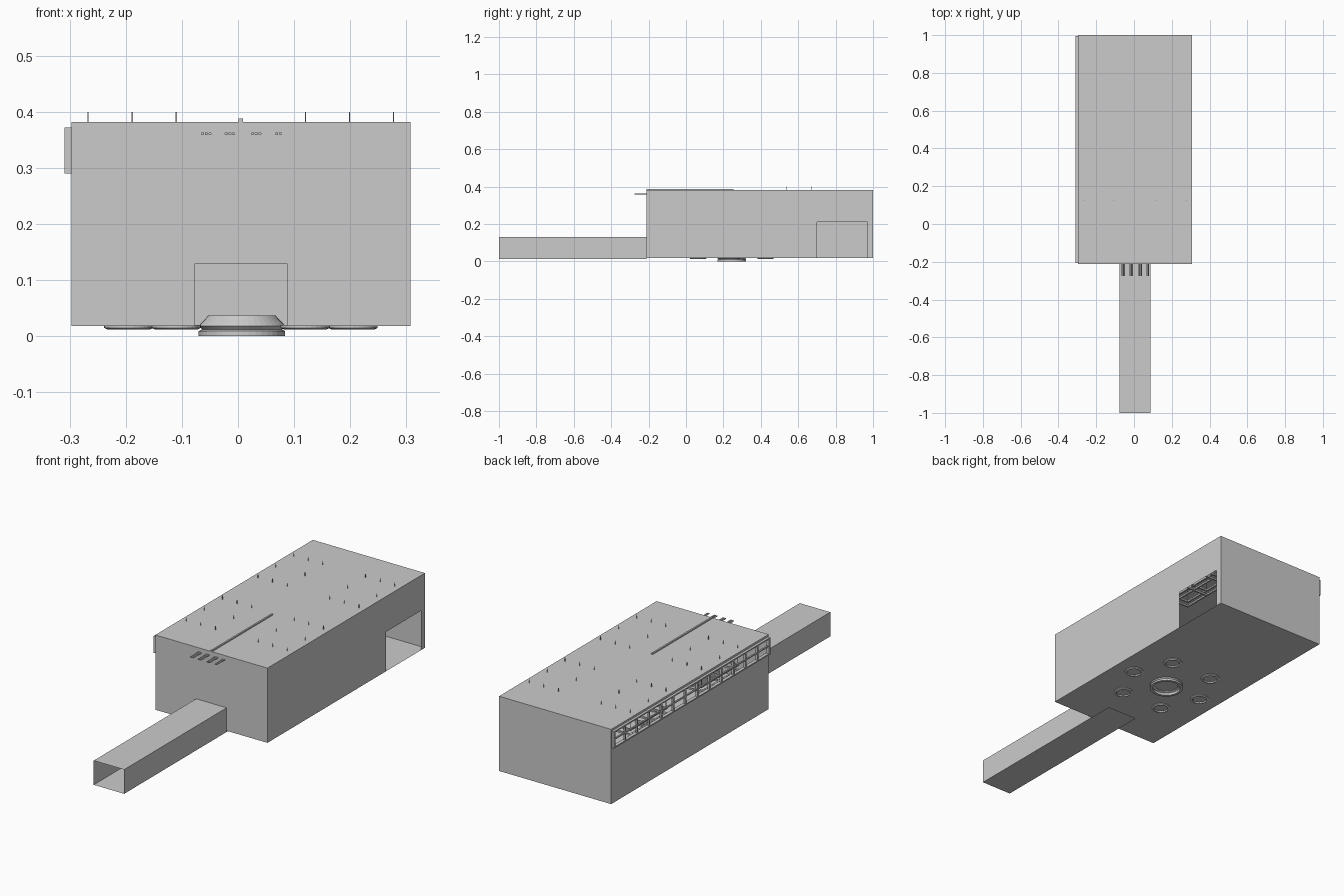
import bpy, bmesh, math
from mathutils import Vector, Matrix

cube = bpy.data.objects.get("Cube")
if cube:
    bpy.data.objects.remove(cube)

grey = bpy.data.materials.new("plain_grey")
grey.use_nodes = True
colour = (0.6, 0.6, 0.6, 1)
grey.diffuse_color = colour
grey.node_tree.nodes["Principled BSDF"].inputs["Base Color"].default_value = colour

X0, X1, Y0, Y1, Z0, Z1 = -0.297, 0.307, -0.212, 1.0, 0.018, 0.382
CX = 0.005


def finish(name, bm):
    me = bpy.data.meshes.new(name)
    bm.to_mesh(me)
    bm.free()
    me.materials.append(grey)
    ob = bpy.data.objects.new(name, me)
    bpy.context.collection.objects.link(ob)
    return ob


def panel(bm, axis, pos, u, v, hole=None, flip=False):
    """Flat sheet across one axis, with an optional rectangular hole (u0, u1, v0, v1)."""
    us, vs = list(u), list(v)
    if hole:
        us = [u[0], hole[0], hole[1], u[1]]
        vs = [v[0], hole[2], hole[3], v[1]]

    def point(a, b):
        c = [a, b]
        c.insert(axis, pos)
        return bm.verts.new(c)
    grid = [[point(a, b) for b in vs] for a in us]
    for i in range(len(us) - 1):
        for j in range(len(vs) - 1):
            thin = us[i + 1] - us[i] < 1e-5 or vs[j + 1] - vs[j] < 1e-5
            if thin or (hole and i == j == 1):
                continue
            loop = [grid[i][j], grid[i + 1][j], grid[i + 1][j + 1], grid[i][j + 1]]
            bm.faces.new(loop[::-1] if flip else loop)


def box(bm, lo, hi):
    lo, hi = Vector(lo), Vector(hi)
    m = Matrix.Translation((lo + hi) / 2) @ Matrix.Diagonal((*(hi - lo), 1))
    bmesh.ops.create_cube(bm, size=1, matrix=m)


def lathe(bm, centre, profile, steps=40):
    """Closed ring of (radius, z) points spun about a vertical axis."""
    rings = []
    for k in range(steps):
        a = math.tau * k / steps
        rings.append([bm.verts.new((centre[0] + r * math.cos(a), centre[1] + r * math.sin(a), z))
                      for r, z in profile])
    n = len(profile)
    for k in range(steps):
        p, q = rings[k], rings[(k + 1) % steps]
        for i in range(n):
            j = (i + 1) % n
            bm.faces.new((p[i], q[i], q[j], p[j]))
    bmesh.ops.recalc_face_normals(bm, faces=bm.faces)


# Hollow hall: thin walls with a doorway, a side opening and a window strip
door = (-0.077, 0.087, Z0, 0.13)
window = (-0.195, 0.985, 0.295, 0.368)
bm = bmesh.new()
panel(bm, 2, Z0, (X0, X1), (Y0, Y1), flip=True)
panel(bm, 2, Z1, (X0, X1), (Y0, Y1))
panel(bm, 1, Y0, (X0, X1), (Z0, Z1), door)
panel(bm, 1, Y1, (X0, X1), (Z0, Z1), flip=True)
panel(bm, 0, X1, (Y0, Y1), (Z0, Z1), (0.7, 0.97, Z0, 0.21))
panel(bm, 0, X0, (Y0, Y1), (Z0, Z1), window, flip=True)
bmesh.ops.remove_doubles(bm, verts=bm.verts, dist=1e-5)
finish("hall_shell", bm)

# Entrance corridor: open tube whose floor runs on under the hall
bm = bmesh.new()
left, right, low, top = door[0], door[1], 0.012, door[3]
panel(bm, 2, top, (left, right), (-1, Y0))
panel(bm, 2, low, (left, right), (-1, -0.08), flip=True)
panel(bm, 0, left, (-1, Y0), (low, top), flip=True)
panel(bm, 0, right, (-1, Y0), (low, top))
finish("entrance_corridor", bm)

# Window strip frame standing out from the wall
bm = bmesh.new()
out, inn = -0.309, X0 + 0.004
wy0, wy1, wz0, wz1 = -0.207, 0.995, 0.29, 0.372
box(bm, (out, wy0, wz0), (inn, wy1, wz0 + 0.006))
box(bm, (out, wy0, wz1 - 0.006), (inn, wy1, wz1))
for y in (wy0, wy1 - 0.01):
    box(bm, (out, y, wz0), (inn, y + 0.01, wz1))
finish("window_frame", bm)

bm = bmesh.new()
box(bm, (-0.306, wy0, 0.328), (-0.299, wy1, 0.334))
bays = 13
for i in range(1, bays):
    y = wy0 + (wy1 - wy0) * i / bays
    box(bm, (-0.307, y - 0.004, wz0), (-0.297, y + 0.004, wz1))
finish("window_bars", bm)

# Roof ridge rail
bm = bmesh.new()
box(bm, (CX - 0.004, Y0, Z1 - 0.002), (CX + 0.004, 0.255, 0.388))
finish("roof_rail", bm)

# Bundles of short pipes over the entrance
bm = bmesh.new()
turn = Matrix.Rotation(math.pi / 2, 4, 'X')
for start, count in ((-0.063, 3), (-0.021, 3), (0.026, 3), (0.069, 2)):
    for i in range(count):
        m = Matrix.Translation((start + i * 0.0065, -0.24, 0.361)) @ turn
        bmesh.ops.create_cone(bm, cap_ends=True, segments=10, radius1=0.0028,
                              radius2=0.0028, depth=0.07, matrix=m)
finish("entrance_pipes", bm)

# Four square ceiling trusses, each hung on eight rods through the roof
rods, truss = bmesh.new(), bmesh.new()
hang, t = 0.3, 0.004
for x0, x1 in ((-0.267, -0.11), (0.12, 0.277)):
    for y0, y1 in ((-0.016, 0.262), (0.535, 0.81)):
        xs, ys = (x0, (x0 + x1) / 2, x1), (y0, (y0 + y1) / 2, y1)
        for i, x in enumerate(xs):
            for j, y in enumerate(ys):
                if i == j == 1:
                    continue
                box(rods, (x - 0.001, y - 0.001, hang), (x + 0.001, y + 0.001, 0.4))
        for z in (hang - 0.025, hang):
            for x in xs:
                box(truss, (x - t, y0 - t, z - t), (x + t, y1 + t, z + t))
            for y in ys:
                box(truss, (x0 - t, y - t, z - t), (x1 + t, y + t, z + t))
finish("roof_rods", rods)
finish("ceiling_trusses", truss)

# Round stage piercing the floor, with a hollow foot ring
DY = 0.245
bm = bmesh.new()
lathe(bm, (CX + 0.002, DY), [(0.077, 0), (0.077, 0.009), (0.071, 0.012), (0.077, 0.018),
                             (0.074, 0.022), (0.066, 0.03), (0.06, 0.037), (0.054, 0.037),
                             (0.054, 0.016), (0.064, 0.012), (0.064, 0)])
finish("stage_ring", bm)

# Six small floor rings around the stage
bm = bmesh.new()
spots = [(s * 0.2, 0) for s in (-1, 1)]
spots += [(s * 0.115, u * 0.18) for s in (-1, 1) for u in (-1, 1)]
for x, y in spots:
    lathe(bm, (CX + x, DY + y), [(0.044, Z0 + 0.002), (0.044, 0.015), (0.038, 0.012),
                                 (0.033, 0.012), (0.031, Z0 + 0.002)], 28)
finish("floor_rings", bm)
